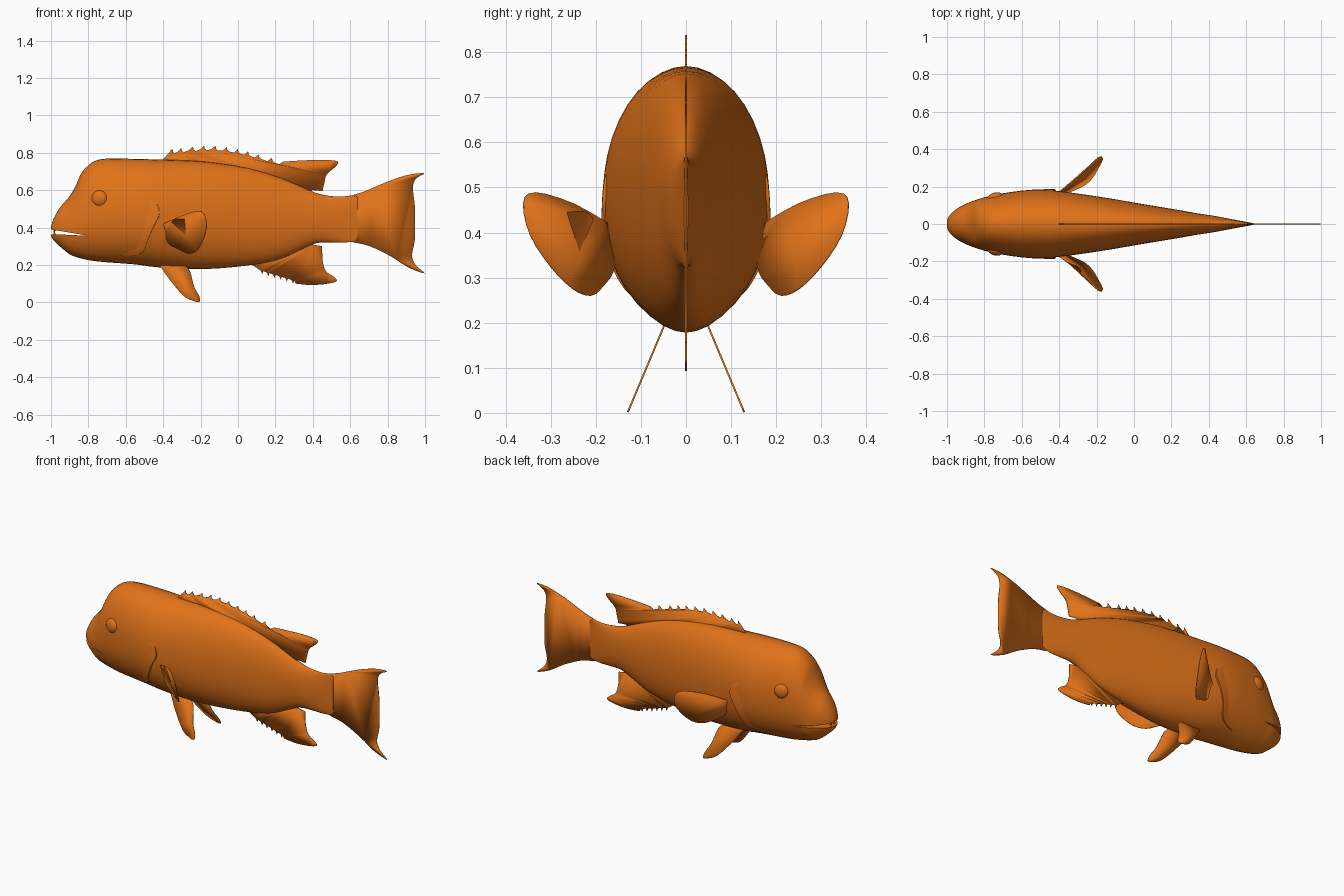
import bpy, bmesh, math
from mathutils import Vector

if "Cube" in bpy.data.objects:
    bpy.data.objects.remove(bpy.data.objects["Cube"])

orange = bpy.data.materials.new("orange")
orange.diffuse_color = (0.75, 0.17, 0.01, 1)
orange.use_nodes = True
orange.node_tree.nodes["Principled BSDF"].inputs["Base Color"].default_value = orange.diffuse_color


def make(name, verts, faces, thickness=0, mirror=False, angle=35):
    me = bpy.data.meshes.new(name)
    me.from_pydata([tuple(v) for v in verts], [], faces)
    bm = bmesh.new()
    bm.from_mesh(me)
    bmesh.ops.recalc_face_normals(bm, faces=bm.faces)
    bm.to_mesh(me)
    bm.free()
    ob = bpy.data.objects.new(name, me)
    bpy.context.collection.objects.link(ob)
    me.materials.append(orange)
    if thickness:
        m = ob.modifiers.new("thickness", 'SOLIDIFY')
        m.thickness, m.offset = thickness, 0
    if mirror:
        m = ob.modifiers.new("mirror", 'MIRROR')
        m.use_axis = (False, True, False)
    smooth(ob, angle)
    return ob


def smooth(ob, angle=35):
    bpy.ops.object.select_all(action='DESELECT')
    ob.select_set(True)
    bpy.context.view_layer.objects.active = ob
    bpy.ops.object.shade_smooth_by_angle(angle=math.radians(angle))


def spline(pts, steps):
    """Catmull-Rom curve through tuples of any length."""
    p = [Vector(q) for q in pts]
    p = [p[0]] + p + [p[-1]]
    out = []
    for i in range(1, len(p) - 2):
        for s in range(steps):
            t = s / steps
            a, b, c, d = p[i - 1:i + 3]
            out.append(0.5 * (2 * b + (c - a) * t + (2 * a - 5 * b + 4 * c - d) * t * t
                              + (3 * b - a - 3 * c + d) * t ** 3))
    return out + [p[-1]]


# Body: x, top z, bottom z, half width
stations = [(-1.0, .405, .355, .022), (-.985, .45, .33, .048), (-.95, .51, .297, .08),
            (-.90, .568, .257, .107), (-.865, .63, .243, .122), (-.835, .695, .234, .132),
            (-.78, .748, .223, .148), (-.71, .768, .215, .163), (-.55, .767, .203, .183),
            (-.42, .763, .187, .178), (-.18, .753, .178, .145), (.05, .718, .197, .106),
            (.22, .668, .23, .078), (.34, .618, .283, .057), (.42, .584, .317, .045),
            (.50, .568, .321, .030), (.57, .567, .32, .017), (.64, .578, .328, .004)]
rings = spline([s for s in stations], 3) if len(stations[0]) == 4 else []
N = 40
verts, faces = [], []
for x, top, bot, w in rings:
    for k in range(N):
        a = 2 * math.pi * k / N
        s, c = math.sin(a), math.cos(a)
        full = 1.04 if s < 0 else 1.0
        verts.append((x, w * c * (1 + (full - 1) * abs(math.sin(2 * a))),
                      (top + bot) / 2 + (top - bot) / 2 * s))
for i in range(len(rings) - 1):
    for k in range(N):
        k2 = (k + 1) % N
        faces.append((i * N + k, i * N + k2, (i + 1) * N + k2, (i + 1) * N + k))
faces += [tuple(range(N)), tuple(range((len(rings) - 1) * N, len(rings) * N))]
body = make("body", verts, faces)


def flank(x, z):
    """Half width of the body at x, z."""
    for a, b in zip(rings, rings[1:]):
        if a[0] <= x <= b[0]:
            r = a.lerp(b, (x - a[0]) / (b[0] - a[0]))
            u = (z - (r[1] + r[2]) / 2) / ((r[1] - r[2]) / 2)
            return r[3] * math.sqrt(max(0, 1 - u * u))
    return 0


# Mouth slit
wedge = [(-1.05, .398), (-.93, .378), (-.80, .356), (-.93, .362), (-1.05, .362)]
n = len(wedge)
cutter = make("mouth_cutter", [(x, y, z) for y in (-.3, .3) for x, z in wedge],
              [tuple(range(n)), tuple(range(n, 2 * n))]
              + [(i, (i + 1) % n, (i + 1) % n + n, i + n) for i in range(n)])
mod = body.modifiers.new("mouth", 'BOOLEAN')
mod.operation, mod.object, mod.solver = 'DIFFERENCE', cutter, 'EXACT'
bpy.context.view_layer.objects.active = body
bpy.ops.object.modifier_apply(modifier="mouth")
bpy.data.objects.remove(cutter)
smooth(body)

# Front teeth
for i, (y, z, up) in enumerate([(.012, .384, -1), (-.012, .384, -1),
                                (.016, .366, 1), (-.016, .366, 1)]):
    bpy.ops.mesh.primitive_cone_add(vertices=10, radius1=.009, radius2=.002, depth=.026,
                                    location=(-.982, y, z),
                                    rotation=(math.pi if up < 0 else 0, 0, 0))
    tooth = bpy.context.object
    tooth.name = f"tooth_{i + 1}"
    tooth.data.materials.append(orange)
    smooth(tooth)

# Eyes
for side, name in ((-1, "right_eye"), (1, "left_eye")):
    bpy.ops.mesh.primitive_uv_sphere_add(segments=24, ring_count=14, radius=.044,
                                         location=(-.74, side * .141, .555))
    eye = bpy.context.object
    eye.name = name
    eye.scale = (1, .62, 1)
    eye.rotation_euler = (0, 0, side * .2)
    eye.data.materials.append(orange)
    smooth(eye, 60)

# Gill covers: a lip rising from the flank to a sharp rear edge
edge = spline([(-.435, .53), (-.42, .475), (-.45, .41), (-.485, .33), (-.505, .275),
               (-.56, .25), (-.63, .243)], 4)
gv, gf = [], []
for i, (x, z) in enumerate(edge):
    lift = .011 * math.sin(math.pi * i / (len(edge) - 1)) ** .6 if 0 < i < len(edge) - 1 else 0
    for dx, dz, dy in ((-.06, .03, -.002), (-.03, .015, lift * .6), (0, 0, lift), (.003, -.001, -.01)):
        gv.append((x + dx, flank(x + dx, z + dz) + dy, z + dz))
for i in range(len(edge) - 1):
    for k in range(3):
        a = i * 4 + k
        gf.append((a, a + 1, a + 5, a + 4))
make("gill_covers", gv, gf, mirror=True)


# Fins
def fin(name, pts, mirror=False):
    pts = [p if len(p) == 3 else (p[0], 0, p[1]) for p in pts]
    return make(name, pts, [tuple(range(len(pts)))], .004, mirror)


def spikes(tips, drop):
    """Backward-hooked spines: curved rise to each tip, then a short fall."""
    out = []
    for (x0, z0), (x1, z1) in zip(tips, tips[1:]):
        out += [(x0, z0), (x0 + .002, z0 - drop * .6), (x0 + .012, z0 - drop),
                (x0 + (x1 - x0) * .65, z1 - drop * .75)]
    return out


tips = spline([(-.35, .822), (-.24, .833), (-.12, .838), (0, .82), (.11, .793), (.24, .757)], 2)
dorsal = [(-.40, .765)] + spikes(tips, .025)
dorsal += [tuple(p) for p in spline([(.24, .752), (.33, .758), (.46, .762), (.535, .752),
                                     (.515, .72), (.475, .685), (.462, .64), (.452, .595)], 3)]
dorsal += [(.40, .60), (.38, .58), (.2, .64), (0, .69), (-.2, .72), (-.4, .74)]
fin("dorsal_fin", dorsal)

anal = [(.06, .22), (.08, .197)]
for i in range(6):
    x, z = .125 + .033 * i, .163 - .010 * i
    anal += [(x - .003, z + .006), (x + .004, z - .012), (x + .010, z + .004)]
anal += [tuple(p) for p in spline([(.31, .10), (.38, .093), (.46, .097), (.525, .112),
                                   (.515, .135), (.472, .165), (.453, .22), (.45, .30)], 3)]
anal += [(.405, .308), (.38, .33), (.2, .27)]
fin("anal_fin", anal)

tail = spline([(.50, .53), (.60, .569), (.68, .595), (.815, .652), (.92, .684), (.998, .69),
               (.955, .665), (.935, .62), (.945, .52), (.947, .417), (.945, .33), (.93, .25),
               (.95, .20), (.998, .155), (.91, .187), (.815, .247), (.70, .302), (.60, .325),
               (.50, .36)], 3)
fin("tail_fin", [tuple(p) for p in tail])

pelvic = spline([(-.42, .20), (-.36, .115), (-.29, .035), (-.24, .009), (-.205, .003),
                 (-.208, .035), (-.235, .085), (-.258, .17), (-.29, .20)], 3)
fin("pelvic_fins", [(x, .05 + (.19 - z) * .42, z) for x, z in pelvic], True)

pectoral = spline([(-.41, .165, .415), (-.30, .25, .464), (-.215, .335, .489), (-.178, .36, .465),
                   (-.168, .345, .395), (-.19, .30, .325), (-.22, .25, .275), (-.26, .21, .26),
                   (-.31, .185, .28), (-.365, .163, .31), (-.39, .155, .35)], 3)
fin("pectoral_fins", [tuple(p) for p in pectoral], True)
